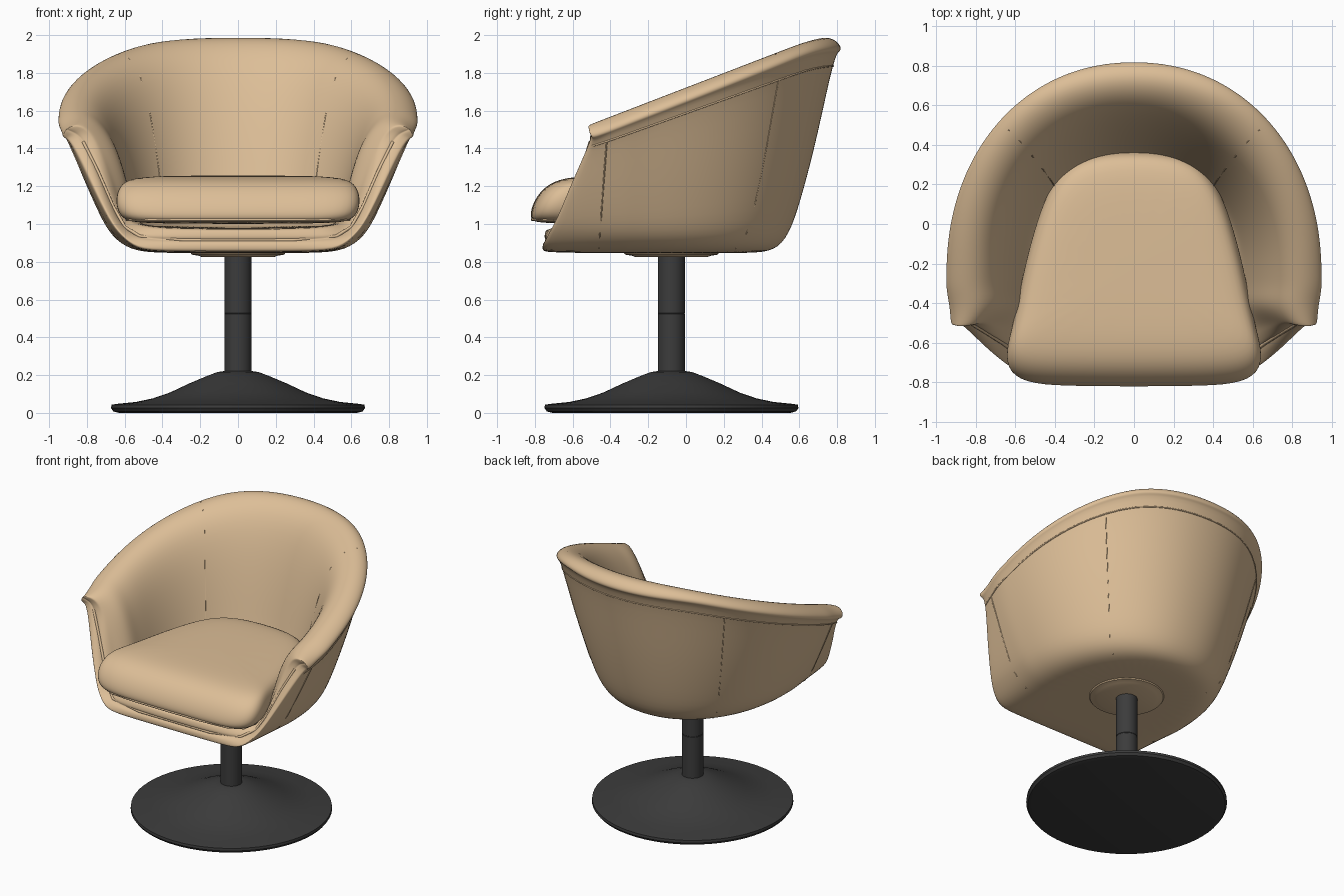
import bpy, bmesh, math
from mathutils import Vector

cube = bpy.data.objects.get("Cube")
if cube:
    bpy.data.objects.remove(cube, do_unlink=True)


def material(name, color):
    m = bpy.data.materials.new(name)
    m.use_nodes = True
    m.diffuse_color = color
    bsdf = m.node_tree.nodes["Principled BSDF"]
    bsdf.inputs["Base Color"].default_value = color
    bsdf.inputs["Roughness"].default_value = 0.6
    return m


TAN = material("tan leather", (0.72, 0.515, 0.31, 1))
DARK = material("dark metal", (0.045, 0.045, 0.045, 1))


def add_object(name, bm, mat, subdiv=0, sharp=None):
    bmesh.ops.recalc_face_normals(bm, faces=bm.faces)
    mesh = bpy.data.meshes.new(name)
    bm.to_mesh(mesh)
    bm.free()
    mesh.materials.append(mat)
    obj = bpy.data.objects.new(name, mesh)
    bpy.context.collection.objects.link(obj)
    mesh.shade_smooth()
    if sharp:
        mesh.set_sharp_from_angle(angle=math.radians(sharp))
    if subdiv:
        mod = obj.modifiers.new("smooth", "SUBSURF")
        mod.levels = mod.render_levels = subdiv
    return obj


def bridge(bm, a, b, closed=False):
    n = len(a)
    for i in range(n if closed else n - 1):
        j = (i + 1) % n
        bm.faces.new((a[i], a[j], b[j], b[i]))


def lathe(name, profile, mat, centre_y, steps=64):
    bm = bmesh.new()
    rings = []
    for r, z in profile:
        angles = [2 * math.pi * i / steps for i in range(steps)]
        rings.append([bm.verts.new((r * math.cos(a), centre_y + r * math.sin(a), z))
                      for a in angles])
    for a, b in zip(rings, rings[1:]):
        bridge(bm, a, b, True)
    bm.faces.new(rings[0])
    bm.faces.new(rings[-1])
    return add_object(name, bm, mat, sharp=35)


def tube(name, points, radius):
    curve = bpy.data.curves.new(name, "CURVE")
    curve.dimensions = "3D"
    curve.bevel_depth = radius
    curve.bevel_resolution = 2
    spline = curve.splines.new("POLY")
    spline.points.add(len(points) - 1)
    for p, co in zip(spline.points, points):
        p.co = (*co, 1)
    spline.use_smooth = True
    curve.materials.append(TAN)
    obj = bpy.data.objects.new(name, curve)
    bpy.context.collection.objects.link(obj)


# Pedestal
POST_Y = -0.077
lathe("pedestal_base", [(0.63, 0), (0.66, 0.008), (0.672, 0.025), (0.67, 0.043), (0.64, 0.048),
                        (0.54, 0.058), (0.45, 0.077), (0.36, 0.108), (0.26, 0.155),
                        (0.17, 0.193), (0.11, 0.216), (0.07, 0.222)], DARK, POST_Y)
lathe("pedestal_post", [(0.072, 0.2), (0.072, 0.523), (0.07, 0.525), (0.07, 0.527),
                        (0.072, 0.529), (0.072, 0.84)], DARK, POST_Y, 40)
lathe("mounting_plate", [(0.19, 0.825), (0.21, 0.832), (0.245, 0.838), (0.25, 0.845),
                         (0.25, 0.87)], TAN, POST_Y)

# Tub shell: U-shaped rows running up the outside, over the rim and down the inside.
# Each row: front half width, mid half width, back y, front y, share of rim height, z offset
ROWS = [
    (0.40, 0.42, 0.36, -0.74, 0, -0.006),
    (0.54, 0.57, 0.47, -0.76, 0, 0.01),
    (0.62, 0.67, 0.545, -0.735, 0, 0.085),
    (0.68, 0.73, 0.61, -0.69, 0.25, 0),
    (0.78, 0.83, 0.70, -0.60, 0.55, 0),
    (0.89, 0.93, 0.79, -0.49, 1, -0.085),
    (0.93, 0.95, 0.82, -0.49, 1, -0.085),
    (0.93, 0.955, 0.825, -0.505, 1, -0.05),
    (0.89, 0.89, 0.77, -0.515, 1, 0.0),
    (0.82, 0.80, 0.68, -0.515, 1, 0.004),
    (0.76, 0.715, 0.575, -0.495, 1, -0.06),
    (0.70, 0.64, 0.48, -0.50, 0.74, 0),
    (0.635, 0.58, 0.40, -0.51, 0.45, 0),
    (0.585, 0.55, 0.35, -0.54, 0.22, 0.02),
    (0.52, 0.52, 0.30, -0.66, 0, 0.15),
    (0.40, 0.42, 0.26, -0.73, 0, 0.13),
]
FLOOR_Z, MID_Y, ARC, SIDE = 0.85, -0.25, 28, 3


def rim_height(y):
    return 1.53 + 0.385 * (y + 0.5) - 0.9 * max(0, y - 0.6) ** 2


def row_points(front_w, mid_w, back_y, front_y, share, dz):
    flat = [(front_w, front_y), (0.98 * mid_w, -0.42), (mid_w, -0.33)]
    arc = []
    for i in range(ARC + 1):
        a = math.pi * i / ARC
        c = math.cos(a)
        arc.append((math.copysign(abs(c) ** 0.95, c) * mid_w,
                    MID_Y + (back_y - MID_Y) * max(math.sin(a), 0) ** 0.95))
    outline = flat + arc + [(-x, y) for x, y in reversed(flat)]
    return [(x, y, FLOOR_Z + share * (rim_height(y) - FLOOR_Z) + dz) for x, y in outline]


bm = bmesh.new()
grid = [[bm.verts.new(p) for p in row_points(*row)] for row in ROWS]
for low, high in zip(grid, grid[1:]):
    bridge(bm, low, high)
bm.faces.new(grid[0])
bm.faces.new(grid[-1])

# Padded front band joining the outside to the inside, with a groove along its middle
half = len(ROWS) // 2
BAND = ((0.1, 0.02), (0.42, 0.025), (0.5, 0.0), (0.58, 0.02), (0.9, 0.015))
strips = []
for end in (0, -1):
    columns = [[grid[k][end] for k in range(half)]]
    for f, bulge in BAND:
        column = []
        for k in range(half):
            co = grid[k][end].co.lerp(grid[-1 - k][end].co, f)
            push = bulge if k < 5 else bulge * 0.3
            column.append(bm.verts.new(co + Vector((0, -push, 0))))
        columns.append(column)
    columns.append([grid[-1 - k][end] for k in range(half)])
    for a, b in zip(columns, columns[1:]):
        bridge(bm, a, b)
    # close the strip against the rim's crest
    bm.faces.new([c[-1] for c in columns])
    strips.append(columns)
for j in range(len(BAND) + 1):
    a, b = strips
    bm.faces.new((a[j][0], a[j + 1][0], b[j + 1][0], b[j][0]))

bm.verts.index_update()
ids = [[v.index for v in row] for row in grid]
groove = [v.index for v in reversed(strips[0][3][:6])] + [v.index for v in strips[1][3][:6]]
shell = add_object("tub_shell", bm, TAN, subdiv=2)

# Stitched seams that follow the smoothed shell
evaluated = shell.evaluated_get(bpy.context.evaluated_depsgraph_get())
surface = [v.co.copy() for v in evaluated.data.vertices]
tube("front_band_piping", [surface[i] for i in groove], 0.009)
tube("rim_seam", [surface[i] for i in ids[5]], 0.005)
corner = SIDE + ARC // 4
for side, column in (("left", corner), ("right", -1 - corner)):
    tube(side + "_outer_seam", [surface[ids[k][column]] for k in range(1, 6)], 0.003)
    tube(side + "_inner_seam", [surface[ids[k][column]] for k in range(8, 14)], 0.003)
for side, column in (("left", 1), ("right", -2)):
    tube(side + "_panel_seam", [surface[ids[k][column]] for k in range(1, 6)], 0.004)

# Seat cushion: tapered outline stacked in rounded layers, with a longer slope at the front
HALF = [(0, -0.82), (0.3, -0.818), (0.53, -0.81), (0.635, -0.76), (0.65, -0.66), (0.605, -0.5),
        (0.555, -0.22), (0.49, 0.02), (0.42, 0.2), (0.31, 0.32), (0.15, 0.36), (0, 0.365)]
outline = HALF + [(-x, y) for x, y in reversed(HALF[1:-1])]
# Each layer: scale of width and back, scale of front, height
LAYERS = [(0.8, 0.93, 1.0), (0.93, 1.0, 1.02), (0.99, 1.01, 1.06), (1.01, 0.97, 1.13),
          (0.98, 0.88, 1.2), (0.89, 0.72, 1.247), (0.5, 0.4, 1.257)]
CENTRE_Y = -0.22
bm = bmesh.new()
rings = []
for wide, front, z in LAYERS:
    rings.append([bm.verts.new((x * wide,
                                CENTRE_Y + (y - CENTRE_Y) * (front if y < CENTRE_Y else wide),
                                z)) for x, y in outline])
for a, b in zip(rings, rings[1:]):
    bridge(bm, a, b, True)
bm.faces.new(rings[0])
bm.faces.new(rings[-1])
cushion = add_object("seat_cushion", bm, TAN, subdiv=2)

# Piping along the cushion's lower front edge
evaluated = cushion.evaluated_get(bpy.context.evaluated_depsgraph_get())
n = len(outline)
edge = [evaluated.data.vertices[n + i % n].co.copy() for i in range(-5, 6)]
tube("cushion_piping", edge, 0.008)
